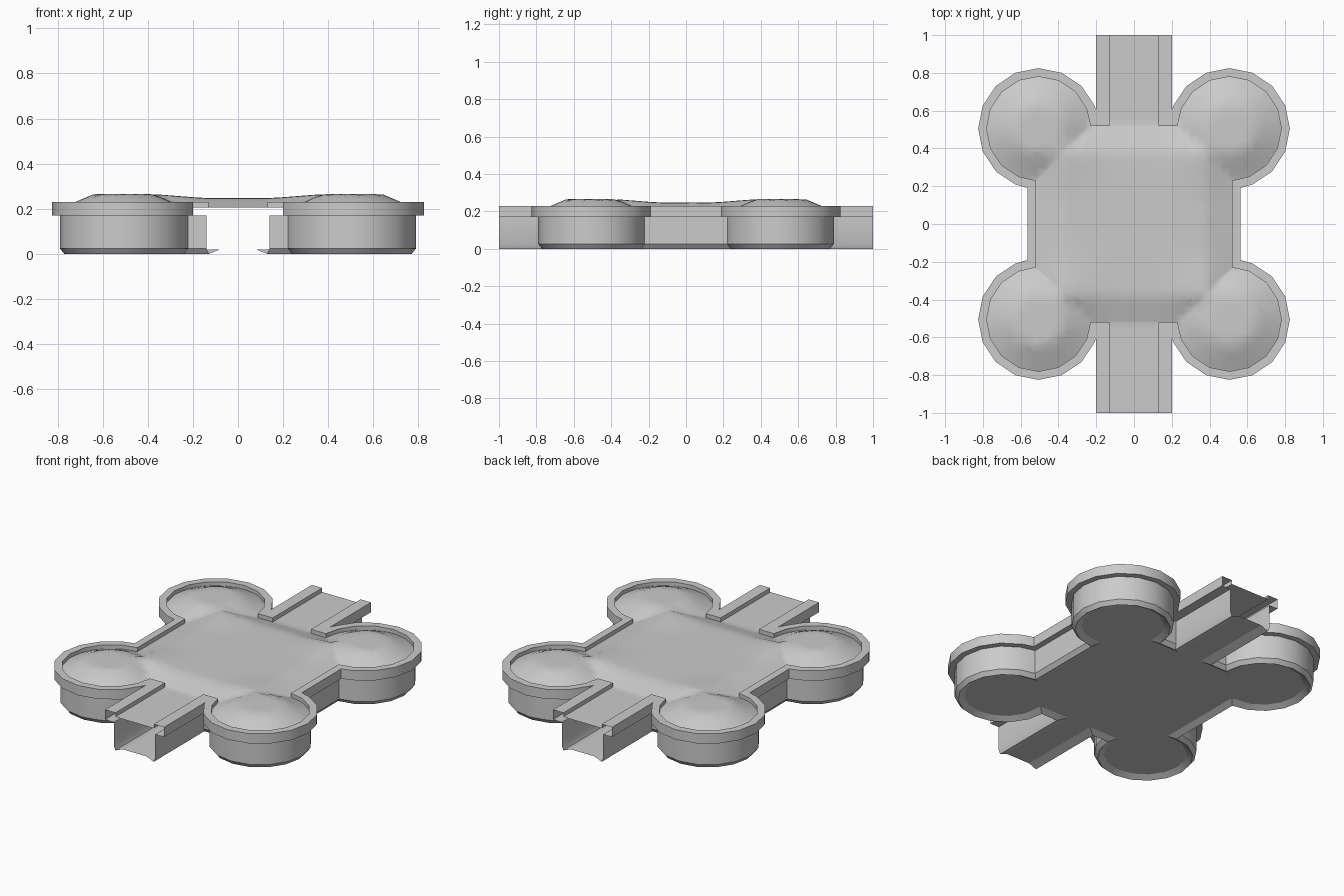
import bpy, bmesh, math
from mathutils import Vector

cube = bpy.data.objects.get("Cube")
if cube:
    bpy.data.objects.remove(cube, do_unlink=True)

CX, CY = 0.505, 0.505        # lobe centre
RADIUS, HALF = 0.275, 0.52   # lobe radius and room half-width inside the rim
EDGE_Z = 0.205               # height of the roof edge

grey = bpy.data.materials.new("plain_grey")
grey.use_nodes = True
grey.diffuse_color = (0.6, 0.6, 0.6, 1)
bsdf = next(n for n in grey.node_tree.nodes if n.type == 'BSDF_PRINCIPLED')
bsdf.inputs["Base Color"].default_value = grey.diffuse_color


def quadrant(offset, passage):
    """Plan outline of one quarter: room side, round lobe, passage wall."""
    r, half = RADIUS + offset, HALF + offset
    pts = [(half, CY - math.sqrt(r * r - (half - CX) ** 2))]
    for k in range(-3, 8):
        a = k * math.pi / 8
        pts.append((CX + r * math.cos(a), CY + r * math.sin(a)))
    end_x = CX - math.sqrt(r * r - (half - CY) ** 2)
    if end_x > passage:
        pts += [(end_x, half), (passage, half)]
    else:
        y = CY + math.sqrt(r * r - (CX - passage) ** 2)
        pts += [(passage, y), (passage, y)]
    return pts + [(passage, 1.0)]


def half_outline(offset, passage):
    """Outline of the +x half, from the back passage end to the front one."""
    q = quadrant(offset, passage)
    return q[::-1] + [(x, -y) for x, y in q]


def finish(name, bm, mirror=False):
    me = bpy.data.meshes.new(name)
    bm.to_mesh(me)
    bm.free()
    me.materials.append(grey)
    ob = bpy.data.objects.new(name, me)
    bpy.context.collection.objects.link(ob)
    bpy.ops.object.select_all(action='DESELECT')
    ob.select_set(True)
    bpy.context.view_layer.objects.active = ob
    bpy.ops.object.shade_smooth_by_angle(angle=math.radians(35))
    if mirror:
        ob.modifiers.new("mirror", 'MIRROR').use_clip = False
    return ob


def loft(name, rings):
    """Skin between plan outlines, each given as (offset, passage, z)."""
    bm = bmesh.new()
    rows = [[bm.verts.new((x, y, z)) for x, y in half_outline(o, p)]
            for o, p, z in rings]
    for low, high in zip(rows, rows[1:]):
        for i in range(len(low) - 1):
            bm.faces.new((low[i], high[i], high[i + 1], low[i + 1]))
    bmesh.ops.remove_doubles(bm, verts=bm.verts, dist=0.0001)
    return finish(name, bm, mirror=True)


def sheet(offset, passage, z):
    """Triangulated plan, facing up."""
    bm = bmesh.new()
    pts = half_outline(offset, passage)
    pts += [(-x, y) for x, y in pts[::-1]]
    face = bm.faces.new([bm.verts.new((x, y, z)) for x, y in pts])
    face.normal_update()
    if face.normal.z < 0:
        face.normal_flip()
    bmesh.ops.triangulate(bm, faces=bm.faces[:])
    return bm


def ramp(v, a, b):
    t = max(0.0, min(1.0, (v - a) / (b - a)))
    return t * t * (3 - 2 * t)


def roof_height(x, y):
    x, y = abs(x), abs(y)
    inside = max(HALF - max(x, y), RADIUS - math.hypot(x - CX, y - CY))
    rise = max(0.0, min(1.0, inside / 0.14))
    top = 0.247 + 0.018 * ramp(x, 0.1, 0.4) * ramp(y, 0.1, 0.4)
    return EDGE_Z + rise * (top - EDGE_Z)


# Walls with chamfered foot
loft("outer_wall", [(-0.045, 0.08, 0.02), (-0.01, 0.13, 0.0),
                    (0.01, 0.14, 0.025), (0.01, 0.14, 0.17)])

# Overhanging rim, continuing as rails along the passages
loft("rim", [(0.01, 0.14, 0.17), (0.045, 0.2, 0.17), (0.045, 0.2, 0.23),
             (0, 0.13, 0.23), (0, 0.13, EDGE_Z)])

# Floor
bm = sheet(-0.045, 0.08, 0.02)
bmesh.ops.reverse_faces(bm, faces=bm.faces[:])
finish("floor", bm)

# Domed roof, cut into a grid and raised
bm = sheet(0, 0.13, 0)
for axis in (Vector((1, 0, 0)), Vector((0, 1, 0))):
    for i in range(-18, 19):
        bmesh.ops.bisect_plane(bm, geom=bm.verts[:] + bm.edges[:] + bm.faces[:],
                               plane_co=axis * (i * 0.043), plane_no=axis)
bmesh.ops.remove_doubles(bm, verts=bm.verts, dist=0.0005)
for v in bm.verts:
    v.co.z = roof_height(v.co.x, v.co.y)
finish("roof", bm)
